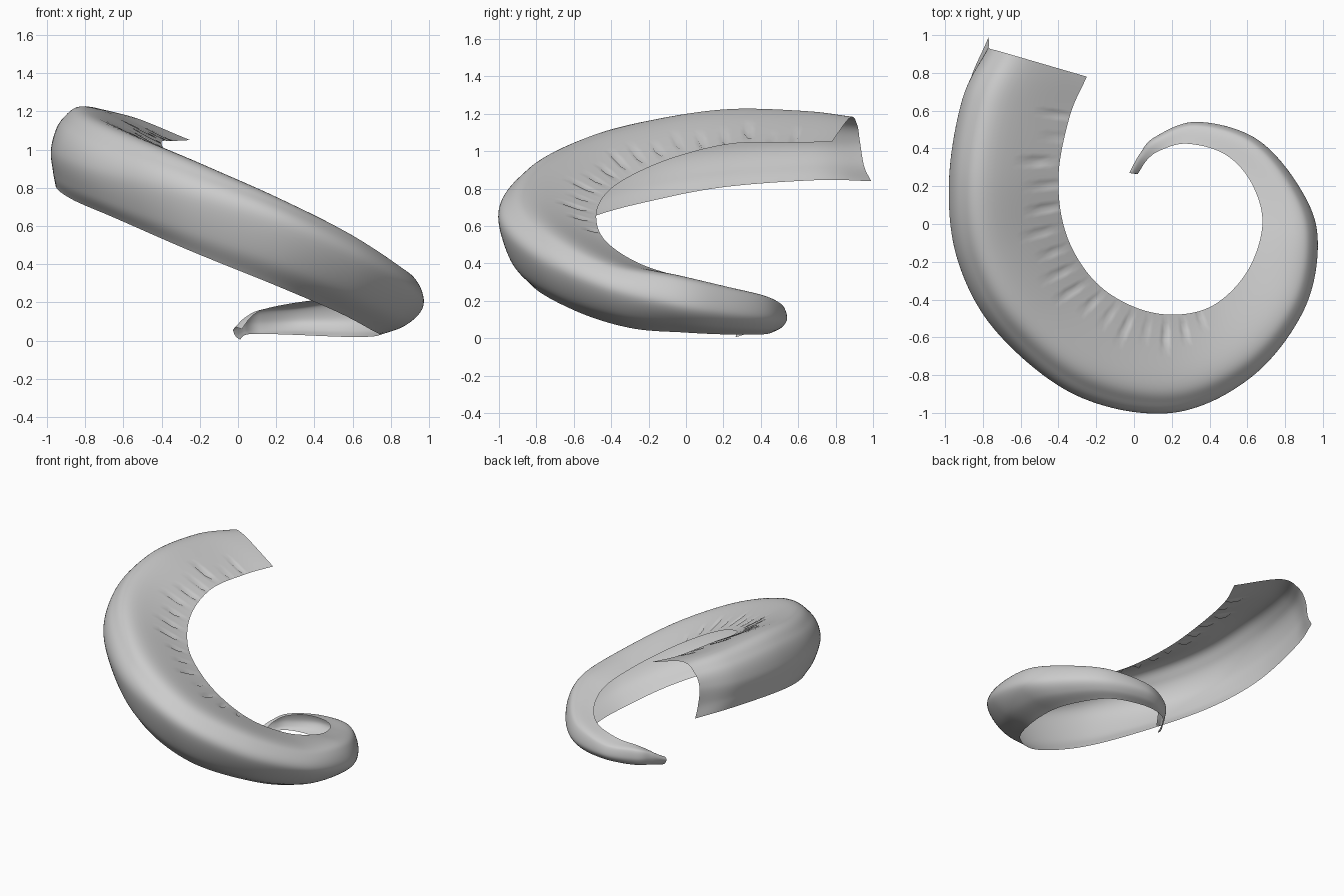
import bpy
import bmesh
import random
from mathutils import Vector

random.seed(4)
STEPS_ALONG = 16     # rows between neighbouring stations
STEPS_ACROSS = 8     # columns between neighbouring rails

cube = bpy.data.objects.get("Cube")
if cube:
    bpy.data.objects.remove(cube)

# Guide rails of the open spiral shell, from the wide end to the tip
inner_rail = [(-.25, .78, 1.05), (-.34, .57, 1.045), (-.4, .25, 1.04), (-.36, -.05, .97),
              (-.22, -.29, .87), (-.02, -.43, .77), (.2, -.48, .65), (.42, -.43, .52),
              (.6, -.25, .4), (.68, 0, .32), (.62, .22, .265), (.48, .37, .225),
              (.28, .425, .195), (.14, .39, .165), (.07, .34, .125), (.02, .265, .06)]
outer_rail = [(-.765, .93, 1.05), (-.905, .66, 1.04), (-.977, .22, 1.02), (-.93, -.2, .97),
              (-.72, -.58, .89), (-.3, -.91, .78), (.2, -1, .62), (.62, -.81, .43),
              (.9, -.45, .27), (.97, -.07, .18), (.865, .21, .135), (.64, .455, .11),
              (.33, .54, .1), (.11, .46, .095), (.03, .37, .085), (-.025, .27, .05)]
lower_rail = [(-.77, .99, .84), (-.885, .7, .845), (-.955, .22, .81), (-.87, -.16, .74),
              (-.64, -.52, .64), (-.25, -.81, .47), (.17, -.84, .3), (.52, -.6, .15),
              (.7, -.3, .055), (.74, 0, .03), (.68, .22, .02), (.54, .4, .02),
              (.3, .46, .03), (.12, .43, .035), (.04, .35, .03), (.01, .265, .005)]
ridge_heights = [1.18, 1.21, 1.22, 1.165, 1.075, .93, .75, .57,
                 .405, .335, .275, .225, .18, .16, .125, .07]


def smooth_path(points, steps):
    """Catmull-Rom curve through the points, with mirrored end handles."""
    pts = [Vector(p) for p in points]
    pts = [pts[0] * 2 - pts[1]] + pts + [pts[-1] * 2 - pts[-2]]
    path = []
    for a, b, c, d in zip(pts, pts[1:], pts[2:], pts[3:]):
        for i in range(steps):
            t = i / steps
            path.append(b + (c - a) * (t / 2)
                        + (a * 2 - b * 5 + c * 4 - d) * (t * t / 2)
                        + (b * 3 - a - c * 3 + d) * (t ** 3 / 2))
    path.append(pts[-2].copy())
    return path


def ridge_point(inner, outer, height):
    """Highest point of a cross-section, two thirds of the way outward."""
    p = Vector(inner).lerp(Vector(outer), .65)
    p.z = height
    return p


def rounded_corner(outer, other, fullness):
    """Point between two rails, pushed toward the corner they enclose."""
    corner = Vector((outer[0], outer[1], other[2]))
    return Vector(outer).lerp(Vector(other), .5).lerp(corner, fullness)


def plain_material(name, color):
    mat = bpy.data.materials.new(name)
    mat.use_nodes = True
    mat.diffuse_color = color
    mat.node_tree.nodes["Principled BSDF"].inputs["Base Color"].default_value = color
    return mat


# Cross-sections: inner rim, ridge, shoulder, outside, curl under, lower rim
ridge_rail = [ridge_point(*s) for s in zip(inner_rail, outer_rail, ridge_heights)]
shoulder_rail = [rounded_corner(o, r, .42) for o, r in zip(outer_rail, ridge_rail)]
curl_rail = [rounded_corner(o, w, .25) for o, w in zip(outer_rail, lower_rail)]
rails = [smooth_path(r, STEPS_ALONG) for r in
         (inner_rail, ridge_rail, shoulder_rail, outer_rail, curl_rail, lower_rail)]
sections = [smooth_path(s, STEPS_ACROSS) for s in zip(*rails)]

# Narrow radial creases beside the inner rim
for row in range(STEPS_ALONG, STEPS_ALONG * 7, 6):
    start = random.randint(1, 2)
    length = random.randint(1, 2)
    for col in range(start, start + length):
        sections[row][col].z -= random.uniform(.012, .028)

# Shell surface
bm = bmesh.new()
grid = [[bm.verts.new(p) for p in section] for section in sections]
for near, far in zip(grid, grid[1:]):
    for i in range(len(near) - 1):
        bm.faces.new((near[i], near[i + 1], far[i + 1], far[i]))
bmesh.ops.recalc_face_normals(bm, faces=bm.faces)
bm.normal_update()
# The ridge must face upward
ridge_face = grid[STEPS_ALONG * 2][STEPS_ACROSS].link_faces[0]
if ridge_face.normal.z < 0:
    bmesh.ops.reverse_faces(bm, faces=bm.faces)

mesh = bpy.data.meshes.new("horn_shell")
bm.to_mesh(mesh)
bm.free()
mesh.materials.append(plain_material("light grey", (.6, .6, .6, 1)))
mesh.shade_smooth()
shell = bpy.data.objects.new("horn_shell", mesh)
bpy.context.collection.objects.link(shell)
